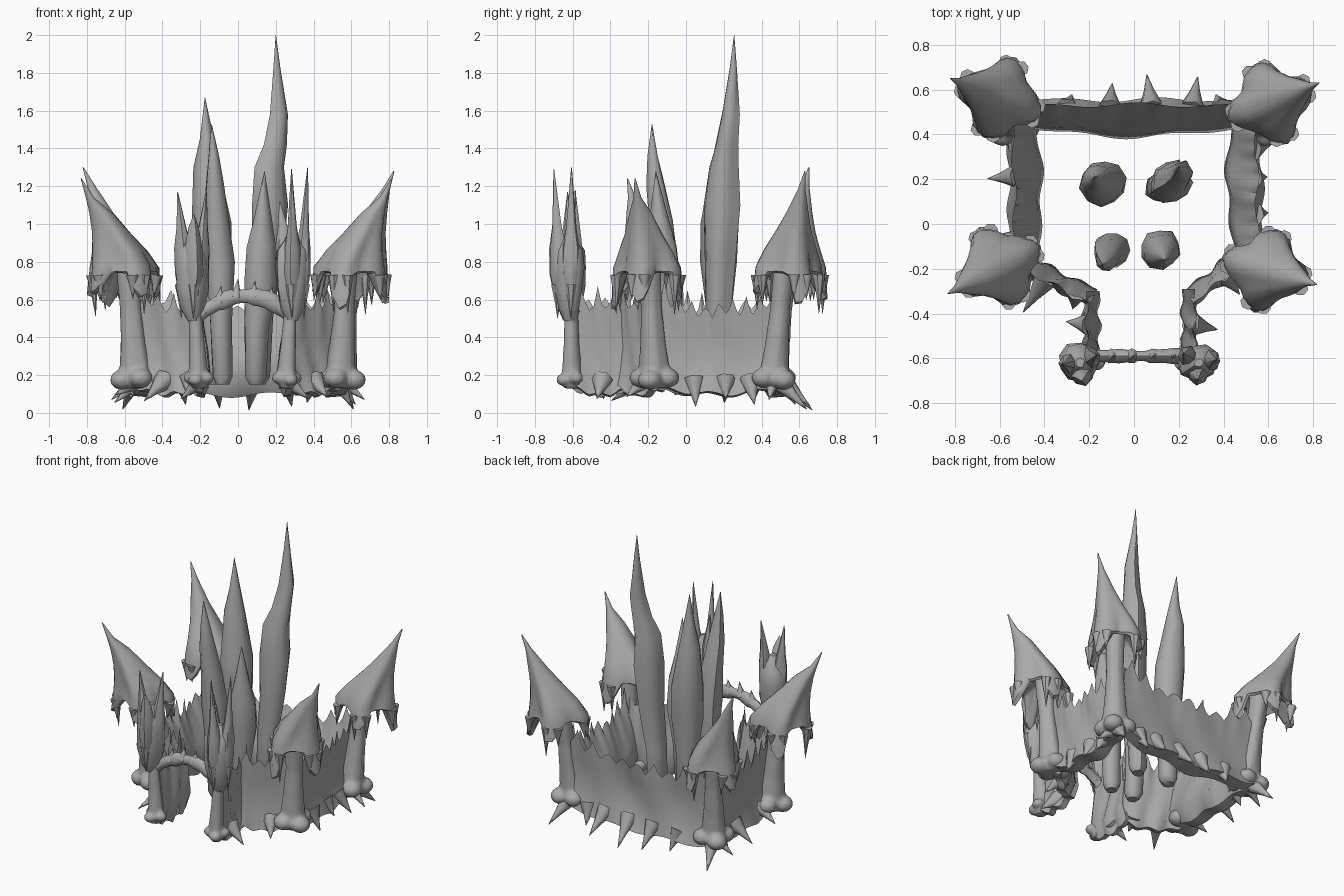
import bpy, bmesh, math, random
from mathutils import Vector, Matrix

if "Cube" in bpy.data.objects:
    bpy.data.objects.remove(bpy.data.objects["Cube"])

random.seed(7)
V = Vector
BONE = bpy.data.materials.new("dark_bone")
BONE.diffuse_color = (0.4, 0.4, 0.4, 1)
BONE.use_nodes = True
BONE.node_tree.nodes["Principled BSDF"].inputs["Base Color"].default_value = BONE.diffuse_color


def finish(bm, name, angle=50, voxel=0):
    bmesh.ops.remove_doubles(bm, verts=bm.verts, dist=0.0005)
    bmesh.ops.recalc_face_normals(bm, faces=bm.faces)
    me = bpy.data.meshes.new(name)
    bm.to_mesh(me)
    bm.free()
    me.materials.append(BONE)
    ob = bpy.data.objects.new(name, me)
    bpy.context.collection.objects.link(ob)
    bpy.ops.object.select_all(action='DESELECT')
    ob.select_set(True)
    bpy.context.view_layer.objects.active = ob
    if voxel:  # fuse overlapping pieces into one organic skin
        rm = ob.modifiers.new("fuse", 'REMESH')
        rm.mode, rm.voxel_size = 'VOXEL', voxel
        sm = ob.modifiers.new("soften", 'SMOOTH')
        sm.iterations = 4
        for m in ("fuse", "soften"):
            bpy.ops.object.modifier_apply(modifier=m)
        me.materials.clear()
        ob.data.materials.append(BONE)
    bpy.ops.object.shade_smooth_by_angle(angle=math.radians(angle))
    return ob


def bridge(bm, rings):
    n = len(rings[0])
    for a, b in zip(rings, rings[1:]):
        for i in range(n):
            bm.faces.new((a[i], a[(i + 1) % n], b[(i + 1) % n], b[i]))
    bm.faces.new(rings[0])
    bm.faces.new(rings[-1])


def tube(bm, pts, n=9, wob=0.12):
    """Lumpy upright tube through (x, y, z, radius) stations."""
    ph = random.random() * 6
    lobes = [1 + random.uniform(-wob, wob) for _ in range(n)]
    rings = []
    for x, y, z, r in pts:
        rings.append([bm.verts.new((x + r * k * math.cos(ph + math.tau * i / n),
                                    y + r * k * math.sin(ph + math.tau * i / n), z))
                      for i, k in enumerate(l + random.uniform(-wob, wob) / 2 for l in lobes)])
    bridge(bm, rings)


def thorn(bm, a, b, r, n=7):
    """Spike with a flared root."""
    a, b = V(a), V(b)
    rot = (b - a).to_track_quat('Z', 'Y').to_matrix()
    rings = []
    for f, k in ((0, 1), (.25, .72), (.55, .4), (1, .03)):
        rings.append([bm.verts.new(a.lerp(b, f) + rot @ V((r * k * math.cos(t), r * k * math.sin(t), 0)))
                      for t in (math.tau * i / n for i in range(n))])
    bridge(bm, rings)


def lump(bm, c, s):
    bmesh.ops.create_icosphere(bm, subdivisions=2, radius=1,
                               matrix=Matrix.Translation(c) @ Matrix.Diagonal((*s, 1)))


# Curved wall panels: outward offset, height fraction
SECTION = [(0.035, 0.0), (0.015, 0.15), (-0.01, 0.45), (0.0, 0.75), (0.012, 1.0),
           (-0.02, 0.85), (-0.06, 0.5), (-0.085, 0.2), (-0.03, -0.02)]


def wall(name, p0, p1, belly, thorns, cols=36, thin=1.0, sag=0.07):
    bm = bmesh.new()
    p0, p1 = V((*p0, 0)), V((*p1, 0))
    d = (p1 - p0).normalized()
    out = V((d.y, -d.x, 0))
    ph = random.random() * 6
    rings = []
    for i in range(cols + 1):
        t = i / cols
        bow = math.sin(math.pi * t)
        lo = 0.135 - 0.035 * bow + 0.012 * math.sin(t * 17 + ph)
        hi = 0.59 - sag * bow + 0.012 * math.sin(t * 13 + ph)
        jag = random.uniform(0.03, 0.13) if i % 4 == 2 else (0.02 if i % 2 else random.uniform(-.02, 0))
        ring = []
        for o, f in SECTION:
            o = o * thin - (belly * bow if f < 0.8 and o < -0.02 else 0)
            o += 0.012 * bow * math.sin(t * 15 + ph + 5 * f)
            z = lo + f * (hi - lo) + (jag if f == 1 else 0)
            ring.append(bm.verts.new(p0 + d * (t * (p1 - p0).length) + out * o + V((0, 0, z))))
        rings.append(ring)
    bridge(bm, rings)
    for t, length, drop in thorns:
        base = p0.lerp(p1, t) - out * 0.012 + V((0, 0, 0.175))
        thorn(bm, base, base + out * (length + .02) + d * random.uniform(-.03, .03) - V((0, 0, drop + .02)), 0.06)
    finish(bm, name, 50)


# walls run counter-clockwise so that outward is on the right-hand side
wall("back_wall", (0.52, 0.52), (-0.53, 0.52), 0.045,
     [(.12, .05, .1), (.25, .13, .12), (.42, .14, .14), (.6, .1, .13), (.78, .05, .11)])
wall("right_wall", (0.545, -0.15), (0.53, 0.5), 0.04,
     [(.3, .05, .12), (.55, .05, .08), (.75, .08, .11)])
wall("left_wall", (-0.53, 0.5), (-0.52, -0.18), 0.03,
     [(.2, .04, .08), (.42, .12, .1), (.85, .12, .06)])
wall("front_left_wall", (-0.53, -0.18), (-0.19, -0.345), 0.0,
     [(.4, .17, .09), (.8, .06, .05)], cols=18, thin=0.7, sag=0.04)
wall("front_right_wall", (0.26, -0.345), (0.53, -0.13), 0.0,
     [(.55, .1, .07)], cols=18, thin=0.7, sag=0.04)
wall("gate_left_wall", (-0.205, -0.30), (-0.205, -0.60), 0.0,
     [(.5, .09, .08)], cols=14, thin=0.6, sag=0.04)
wall("gate_right_wall", (0.265, -0.60), (0.265, -0.29), 0.0,
     [(.5, .1, .08)], cols=14, thin=0.6, sag=0.04)


# Bone post with a knuckled foot
def bone(bm, base, top, s, ztop):
    (bx, by), (tx, ty) = base, top
    tube(bm, [(bx, by, .13, .06 * s), (bx, by, .17, .09 * s), (bx, by, .24, .08 * s),
              (bx * .8 + tx * .2, by * .8 + ty * .2, .35, .068 * s),
              (bx * .4 + tx * .6, by * .4 + ty * .6, .55, .055 * s),
              (tx, ty, ztop - .1, .06 * s), (tx, ty, ztop, .07 * s)], 12, .07)
    a0 = math.atan2(by, bx)
    for k in (-1, 0, 1, 2):
        a = a0 + k * math.tau / 4 + .1 * k
        lump(bm, (bx + .072 * s * math.cos(a), by + .072 * s * math.sin(a), .175 + .01 * (k % 2)),
             (.066 * s, .066 * s, .055 * s))


# Drooping pointed hood with clawed lobes, hollow underneath
def hood(bm, c, tip, n=32):
    c, tip = V((*c, 0)), V(tip)
    lean = V((tip.x - c.x, tip.y - c.y, 0))
    ax = lean.normalized()
    ay = V((-ax.y, ax.x, 0))
    ph = random.uniform(-.25, .25)
    stations = [(1.0, tip.z, .003, 0), (.8, tip.z - .1, .022, 0), (.55, 1.06, .062, .1), (.32, .96, .1, .4),
                (.12, .87, .142, .7), (0, .79, .172, 1), (0, .75, .182, 1), (0, .74, .16, 1),
                (-.1, .79, .10, .3), (-.15, .84, .03, 0)]
    depth = [random.uniform(.1, .2) for _ in range(4)]
    rings = []
    for k, (f, z, r, w) in enumerate(stations):
        ring = []
        for i in range(n):
            a = math.tau * i / n
            claw = abs(math.cos(2 * a + ph))
            claw = claw if math.cos(4 * a + 2 * ph) > 0 else claw * .8
            if math.cos(4 * a) < 0:
                claw *= .55
            rr = r * (1 + w * (.16 * math.cos(4 * a + ph) - .04 + .03 * math.sin(7 * a + k)))
            q = int((a + math.pi / 4) / (math.pi / 2)) % 4
            dz = -depth[q] * claw ** 3 * (1 if k in (6, 7) else .15 * w)
            p = c + lean * f + ax * rr * math.cos(a) + ay * rr * .95 * math.sin(a)
            ring.append(bm.verts.new((p.x, p.y, z + dz)))
        rings.append(ring)
    bridge(bm, rings)
    # ragged drips hanging from the rim
    for k in range(4):
        for s in (-.22, .2):
            a = math.tau * k / 4 + s
            p = c + ax * .175 * math.cos(a) + ay * .165 * math.sin(a)
            thorn(bm, (p.x, p.y, .73), (p.x + .015 * math.cos(a), p.y, random.uniform(.51, .62)), .034)


corners = [("back_right", (.55, .47), (.61, .54), (.825, .63, 1.28)),
           ("front_right", (.545, -.17), (.59, -.205), (.815, -.27, 1.24)),
           ("back_left", (-.545, .47), (-.60, .56), (-.82, .65, 1.30)),
           ("front_left", (-.545, -.17), (-.60, -.19), (-.83, -.31, 1.24))]
for label, base, head, tip in corners:
    bm = bmesh.new()
    bone(bm, base, V(base).lerp(V(head), .7), 1, .87)
    finish(bm, label + "_tower_post", 60, .012)
    bm = bmesh.new()
    hood(bm, head, tip)
    finish(bm, label + "_tower_hood")

# Low thorns around the rear feet
bm = bmesh.new()
for s in (-1, 1):
    thorn(bm, (s * .55, .49, .17), (s * .61, .64, .02), .06)
    thorn(bm, (s * .55, .46, .17), (s * .67, .44, .07), .05)
finish(bm, "foot_thorns")


# Gate towers: thin bone legs carrying clawed heads
def gate_tower(name, x, y, lean, prongs):
    bm = bmesh.new()
    bone(bm, (x, y), (x + lean, y - .005), .62, .6)
    finish(bm, name + "_leg", 60, .01)
    bm = bmesh.new()
    hx, hy = x + lean, y - .015
    tube(bm, [(hx, hy, .49, .03), (hx, hy, .55, .06), (hx, hy, .66, .082), (hx, hy, .77, .088),
              (hx, hy, .86, .078), (hx, hy, .95, .02)], 10, .16)
    for a, top in prongs:
        c, s = math.cos(math.radians(a)), math.sin(math.radians(a))
        tube(bm, [(hx + .05 * c, hy + .05 * s, .62, .025), (hx + .05 * c, hy + .05 * s, .74, .05),
                  (hx + .055 * c, hy + .055 * s, .87, .046), (hx + .062 * c, hy + .062 * s, .98, .027),
                  (hx + .08 * c, hy + .08 * s, top, .002)], 7, .12)
        thorn(bm, (hx + .06 * c, hy + .06 * s, .68), (hx + .06 * c, hy + .06 * s, .5), .035)
    finish(bm, name + "_claws")


gate_tower("gate_left", -.21, -.605, -.03, [(185, 1.17), (25, 1.18), (275, 1.05)])
gate_tower("gate_right", .26, -.605, .03, [(10, 1.30), (265, 1.29), (150, 1.12)])

# Gate arch with a ragged top
bm = bmesh.new()
rings = []
for i in range(17):
    t = i / 16
    c = V((-.22 + .48 * t, -.59, .50 + .035 * t + .1 * math.sin(math.pi * t) ** .8))
    r = .036 + .014 * abs(2 * t - 1) + random.uniform(-.006, .01)
    rings.append([bm.verts.new(c + V((0, .65 * r * math.cos(a), r * math.sin(a))))
                  for a in (math.tau * k / 8 for k in range(8))])
    if i % 3 == 1:
        thorn(bm, c, c + V((.01, 0, random.uniform(.055, .1))), .034)
bridge(bm, rings)
finish(bm, "gate_arch")

# Four twisted inner spires: slim foot, swollen middle, drifting tip
spires = {
    "back_right_spire": [(.105, .165, .15, .04), (.105, .165, .19, .06), (.115, .165, .5, .066),
                         (.15, .18, .8, .082), (.165, .19, 1.1, .096), (.165, .2, 1.3, .08),
                         (.195, .215, 1.42, .06), (.215, .235, 1.58, .048), (.205, .25, 1.82, .02), (.2, .255, 2.0, .001)],
    "back_left_spire": [(-.13, .18, .15, .04), (-.13, .18, .19, .062), (-.13, .18, .55, .07),
                        (-.135, .18, .8, .1), (-.14, .185, 1.0, .1), (-.165, .2, 1.3, .066),
                        (-.165, .2, 1.45, .036), (-.175, .21, 1.67, .001)],
    "front_left_spire": [(-.085, -.11, .15, .035), (-.085, -.11, .19, .055), (-.095, -.11, .5, .06),
                         (-.1, -.115, .8, .078), (-.115, -.13, 1.02, .066), (-.125, -.16, 1.2, .05),
                         (-.13, -.175, 1.36, .028), (-.14, -.18, 1.53, .001)],
    "front_right_spire": [(.095, -.11, .15, .035), (.095, -.11, .19, .055), (.1, -.11, .45, .062),
                          (.12, -.115, .7, .085), (.125, -.125, .88, .075), (.13, -.14, 1.02, .048),
                          (.14, -.16, 1.28, .001)]}
for name, pts in spires.items():
    bm = bmesh.new()
    tube(bm, pts, 10, .12)
    finish(bm, name, 60)
